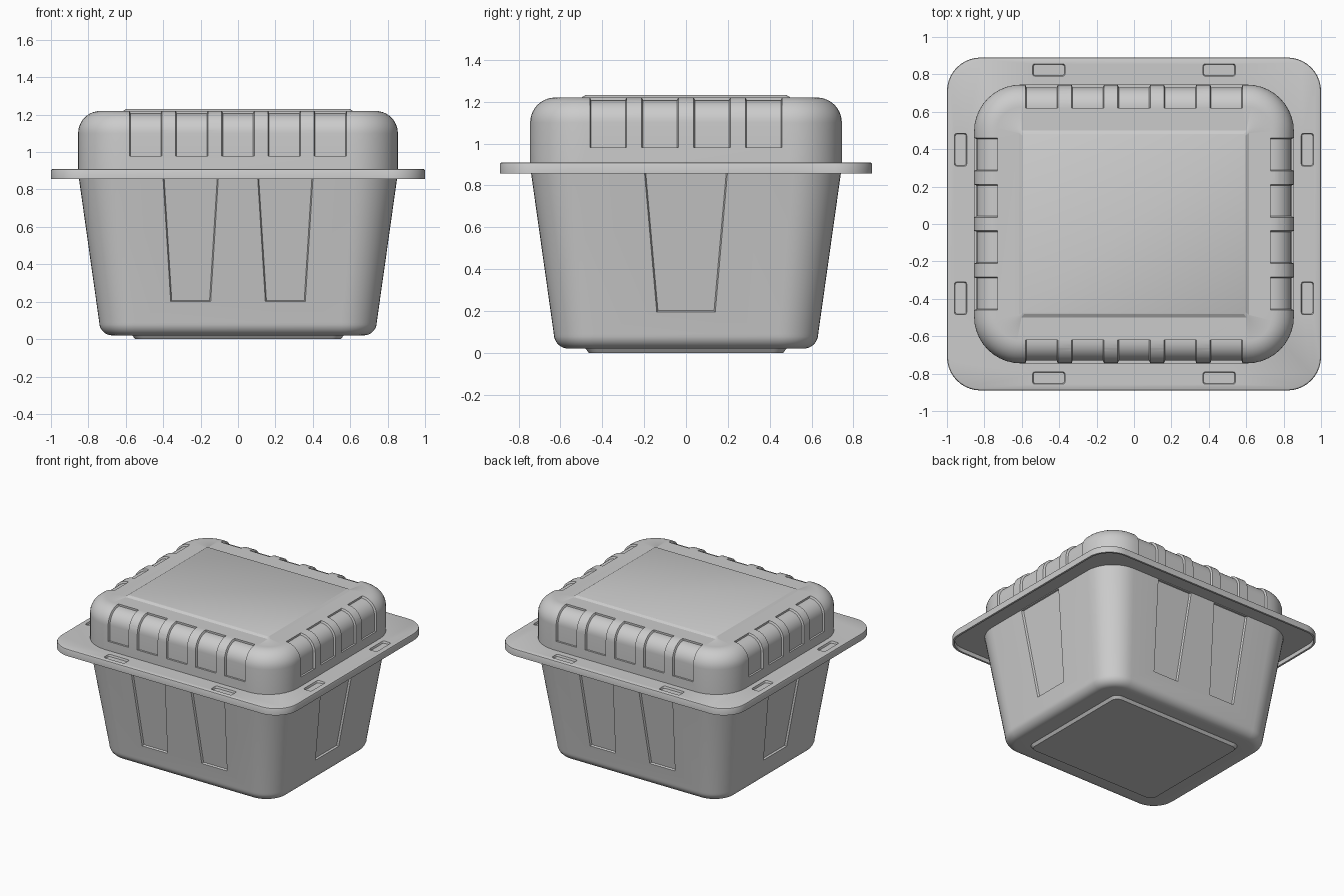
import bpy, bmesh
from math import pi, sin, cos, radians
from mathutils import Matrix, Vector

if "Cube" in bpy.data.objects:
    bpy.data.objects.remove(bpy.data.objects["Cube"])


def rect_ring(hx, hy, r, z, n=10):
    """Rounded rectangle as a ring of points."""
    pts = []
    for q, (sx, sy) in enumerate([(1, 1), (-1, 1), (-1, -1), (1, -1)]):
        for i in range(n + 1):
            a = (q + i / n) * pi / 2
            pts.append((sx * (hx - r) + r * cos(a), sy * (hy - r) + r * sin(a), z))
    return pts


def make_object(name, solids):
    """Each solid is a list of equal-length rings, lofted and capped."""
    bm = bmesh.new()
    for rings in solids:
        loops = [[bm.verts.new(p) for p in ring] for ring in rings]
        n = len(loops[0])
        for a, b in zip(loops, loops[1:]):
            for i in range(n):
                j = (i + 1) % n
                bm.faces.new((a[i], a[j], b[j], b[i]))
        bm.faces.new(loops[0][::-1])
        bm.faces.new(loops[-1])
    bmesh.ops.recalc_face_normals(bm, faces=bm.faces)
    mesh = bpy.data.meshes.new(name)
    bm.to_mesh(mesh)
    bm.free()
    ob = bpy.data.objects.new(name, mesh)
    bpy.context.collection.objects.link(ob)
    return ob


def finish(ob, cutters):
    """Cut all recesses out of a part and shade it."""
    cutter = make_object(ob.name + "_cutter", cutters)
    cutter.hide_render = True
    mod = ob.modifiers.new("recesses", 'BOOLEAN')
    mod.operation, mod.solver, mod.object = 'DIFFERENCE', 'EXACT', cutter
    bpy.ops.object.select_all(action='DESELECT')
    bpy.context.view_layer.objects.active = ob
    ob.select_set(True)
    bpy.ops.object.modifier_apply(modifier=mod.name)
    bpy.data.objects.remove(cutter)
    bpy.ops.object.shade_smooth_by_angle(angle=radians(30))


def on_side(k, rings):
    """Turn rings built for the front (-y) onto side k."""
    rot = Matrix.Rotation(k * pi / 2, 3, 'Z')
    return [[rot @ Vector(p) for p in ring] for ring in rings]


# Tapered tub with rounded bottom edge and a shallow foot
body_rings = [rect_ring(0.55, 0.465, 0.05, 0), rect_ring(0.565, 0.48, 0.06, 0.02)]
for i in range(9):
    a = i / 8 * pi / 2
    inset = 0.07 * (1 - sin(a))
    body_rings.append(rect_ring(0.742 - inset, 0.632 - inset, 0.19 - inset, 0.09 - 0.07 * cos(a)))
body_rings.append(rect_ring(0.855, 0.745, 0.23, 0.89))
body = make_object("tub_body", [body_rings])


# Tapered recessed panels: two on front and back, one on each end
def panel(k, centre, w_low, w_high, z_low, depth=0.014):
    low, top = (0.632, 0.745) if k % 2 == 0 else (0.742, 0.855)
    rings = []
    for off, grow in ((-depth, -0.006), (depth, 0.006)):
        ring = []
        for z, w in ((z_low - grow, w_low + grow), (0.88, w_high + grow)):
            u = low + (top - low) * (z - 0.09) / 0.8 + off
            pair = [(centre - w, -u, z), (centre + w, -u, z)]
            ring += pair if z < 0.5 else pair[::-1]
        rings.append(ring)
    return on_side(k, rings)


panels = [panel(k, c, 0.107, 0.149, 0.2) for k in (0, 2) for c in (-0.253, 0.253)]
panels += [panel(k, 0, 0.14, 0.2, 0.195) for k in (1, 3)]
finish(body, panels)

# Flange with a turned-down lip
flange = make_object("rim_flange", [[
    rect_ring(0.982, 0.872, 0.162, 0.885),
    rect_ring(0.985, 0.875, 0.165, 0.857),
    rect_ring(1.0, 0.89, 0.18, 0.857),
    rect_ring(1.0, 0.89, 0.18, 0.9),
    rect_ring(0.997, 0.887, 0.177, 0.907),
    rect_ring(0.99, 0.88, 0.17, 0.91)]])

# Rounded pockets in the flange
pockets = []
for s in (-1, 1):
    for x, y, hx, hy in ((0.455, 0.823, 0.087, 0.033), (0.927, 0.397, 0.033, 0.088)):
        for t in (-1, 1):
            pockets.append([[(p[0] + s * x, p[1] + t * y, p[2]) for p in
                             rect_ring(hx + g, hy + g, 0.012, z, 3)]
                            for z, g in ((0.895, -0.004), (0.925, 0.004))])
finish(flange, pockets)

# Domed lid with rounded shoulders and a raised top panel
LX, LY, R, TOP = 0.855, 0.745, 0.12, 1.22
lid_rings = [rect_ring(LX, LY, 0.25, 0.905)]
for i in range(11):
    a = i / 10 * pi / 2
    inset = R * (1 - cos(a))
    lid_rings.append(rect_ring(LX - inset, LY - inset, 0.25 - inset, TOP - R + R * sin(a)))
lid_rings += [rect_ring(0.615, 0.5, 0.015, TOP), rect_ring(0.597, 0.482, 0.01, TOP + 0.011)]
lid = make_object("lid", [lid_rings])


# Grooves wrapping over the lid shoulder
def groove(k, centre, half, depth=0.014):
    reach = LY if k % 2 == 0 else LX
    path = [(reach, 0.98, 0)]
    path += [(reach - R + R * cos(a), TOP - R + R * sin(a), a)
             for a in (i / 10 * pi / 2 for i in range(11))]
    path.append((reach - R - 0.004, TOP, pi / 2))
    rings = []
    for u, z, a in path:
        ui, zi = u - depth * cos(a), z - depth * sin(a)
        uo, zo = u + depth * cos(a), z + depth * sin(a)
        wi, wo = half - 0.006, half + 0.006
        rings.append([(centre - wi, -ui, zi), (centre + wi, -ui, zi),
                      (centre + wo, -uo, zo), (centre - wo, -uo, zo)])
    return on_side(k, rings)


grooves = [groove(k, i * 0.247, 0.087) for k in (0, 2) for i in range(-2, 3)]
grooves += [groove(k, i * 0.248, 0.088) for k in (1, 3) for i in (-1.5, -0.5, 0.5, 1.5)]
finish(lid, grooves)
